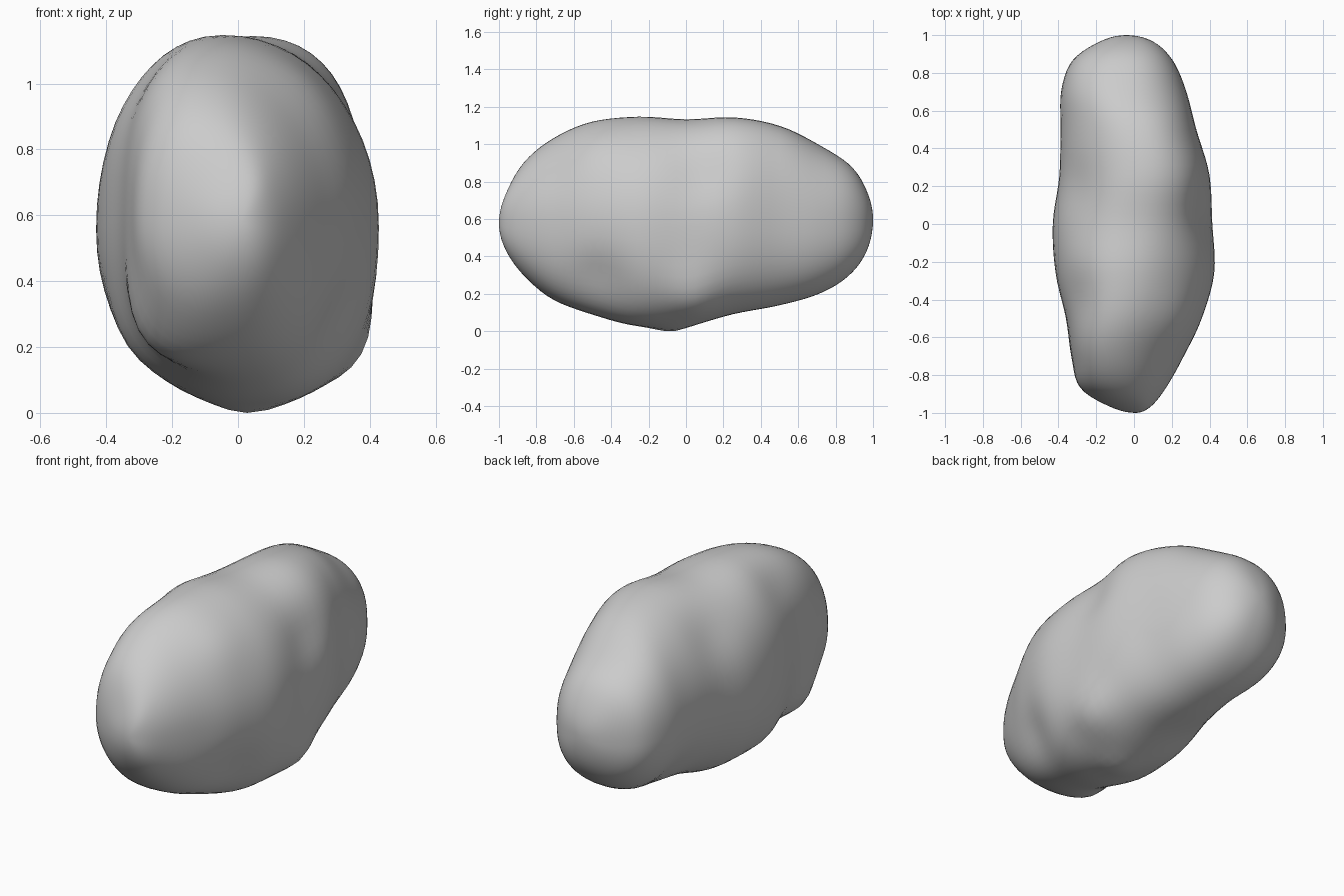
import bpy, bmesh, math
from mathutils import Vector

if "Cube" in bpy.data.objects:
    bpy.data.objects.remove(bpy.data.objects["Cube"])

# Boulder cross-sections at equal angles from front tip (y=-1) to back tip (y=1):
# left x, right x, bottom z, top z, crown x
SECTIONS = [
    (0.01, 0.01, 0.58, 0.58, 0.01),
    (-0.13, 0.09, 0.44, 0.73, 0.00),
    (-0.285, 0.17, 0.30, 0.905, -0.08),
    (-0.33, 0.26, 0.175, 1.035, -0.10),
    (-0.36, 0.36, 0.09, 1.125, -0.08),
    (-0.415, 0.425, 0.03, 1.15, -0.05),
    (-0.43, 0.415, 0.03, 1.135, 0.00),
    (-0.395, 0.40, 0.095, 1.145, 0.05),
    (-0.39, 0.33, 0.14, 1.10, 0.02),
    (-0.385, 0.275, 0.20, 1.00, -0.05),
    (-0.325, 0.205, 0.295, 0.885, -0.06),
    (-0.18, 0.10, 0.43, 0.74, -0.04),
    (-0.04, -0.04, 0.60, 0.60, -0.04),
]
# Shallow hollows and bulges: centre, radius, inward depth
DENTS = [
    ((-0.25, -0.38, 1.00), 0.22, 0.03),
    ((-0.32, 0.18, 0.97), 0.24, 0.022),
    ((0.31, -0.46, 0.26), 0.25, 0.045),
    ((0.36, 0.05, 0.20), 0.21, -0.045),
    ((0.34, 0.10, 0.85), 0.22, 0.03),
    ((0.25, -0.50, 0.98), 0.22, -0.015),
    ((-0.33, -0.28, 0.20), 0.22, -0.025),
    ((-0.27, -0.66, 0.25), 0.23, -0.065),
    ((-0.30, 0.50, 0.26), 0.25, 0.025),
    ((0.03, -0.08, 0.02), 0.14, -0.022),
    ((-0.03, 0.92, 0.82), 0.22, -0.02),
]
RINGS, SIDES = 60, 56


def section(u):
    """Smooth interpolation between the neighbouring cross-sections."""
    n = len(SECTIONS) - 1
    i = min(int(u * n), n - 1)
    f = u * n - i
    b, c = SECTIONS[i], SECTIONS[i + 1]
    a = SECTIONS[i - 1] if i > 0 else [2 * p - q for p, q in zip(b, c)]
    d = SECTIONS[i + 2] if i < n - 1 else [2 * q - p for p, q in zip(b, c)]
    return [0.5 * (2 * q + (r - p) * f + (2 * p - 5 * q + 4 * r - s) * f * f
                   + (3 * q - p - 3 * r + s) * f ** 3)
            for p, q, r, s in zip(a, b, c, d)]


def spow(v, e):
    return math.copysign(abs(v) ** e, v)


def point(u, k):
    xl, xr, zb, zt, crown = section(u)
    y = -math.cos(math.pi * u)
    a = 2 * math.pi * k / SIDES
    c, s = math.cos(a), math.sin(a)
    mid = zb + 0.48 * (zt - zb)
    # fuller belly on the right, fuller crown towards the back
    full = 2.3 if c > 0 and s < 0 else 2.12
    if s > 0:
        full += 0.3 * max(0, min(1, (u - 0.65) / 0.2))
    px, pz = spow(c, 2 / full), spow(s, 2 / full)
    centre = 0.5 * (xl + xr)
    half = 0.5 * (xr - xl)
    # slide the section axis from the belly towards the crown
    base = crown if s > 0 else centre + 0.07 * half
    x = centre + half * px + (base - centre) * pz * pz
    z = mid + pz * ((zt - mid) if s > 0 else (mid - zb))
    p = Vector((x, y, z))
    inward = (Vector((centre, y, mid)) - p).normalized()
    push = sum(d * math.exp(-2 * (p - Vector(q)).length_squared / r ** 2)
               for q, r, d in DENTS)
    return p + inward * push


# Loft the boulder skin
bm = bmesh.new()
rings = [[bm.verts.new(point(i / RINGS, k)) for k in range(SIDES)]
         for i in range(1, RINGS)]
for r0, r1 in zip(rings, rings[1:]):
    for k in range(SIDES):
        j = (k + 1) % SIDES
        bm.faces.new((r0[k], r0[j], r1[j], r1[k]))

# Close both rounded tips
for ring, u in ((rings[0], 0), (rings[-1], 1)):
    tip = bm.verts.new((section(u)[0], -math.cos(math.pi * u), section(u)[2]))
    for k in range(SIDES):
        bm.faces.new((ring[k], ring[(k + 1) % SIDES], tip))
bmesh.ops.recalc_face_normals(bm, faces=bm.faces)

# Rest on the ground
low = min(v.co.z for v in bm.verts)
bmesh.ops.translate(bm, verts=bm.verts, vec=(0, 0, -low))

mesh = bpy.data.meshes.new("boulder")
bm.to_mesh(mesh)
bm.free()
for f in mesh.polygons:
    f.use_smooth = True
boulder = bpy.data.objects.new("boulder", mesh)
bpy.context.collection.objects.link(boulder)
